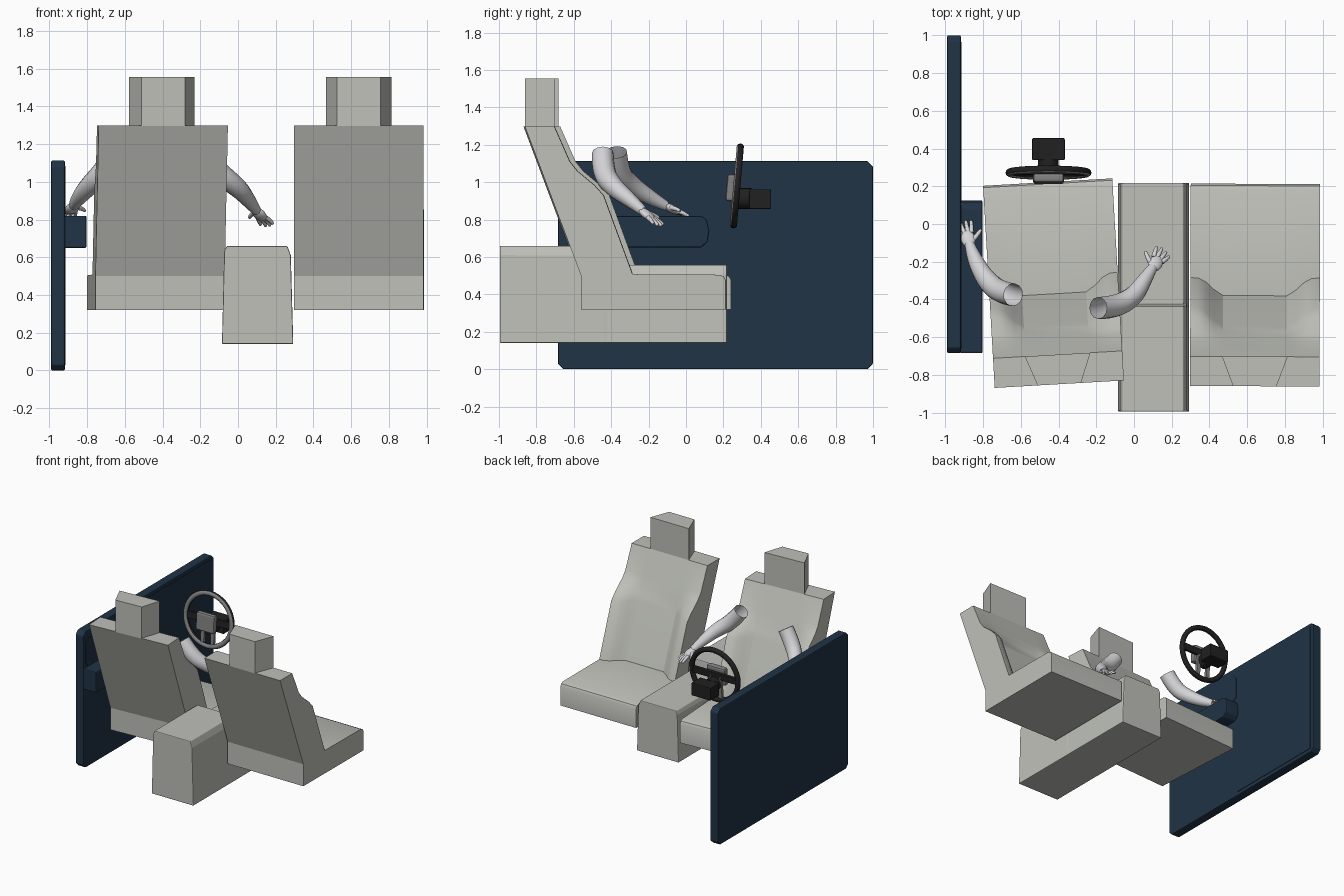
import bpy, bmesh, math
from mathutils import Vector, Matrix

cube = bpy.data.objects.get("Cube")
if cube:
    bpy.data.objects.remove(cube)


def material(name, r, g, b):
    m = bpy.data.materials.new(name)
    m.use_nodes = True
    m.diffuse_color = (r, g, b, 1)
    bsdf = m.node_tree.nodes["Principled BSDF"]
    bsdf.inputs["Base Color"].default_value = (r, g, b, 1)
    bsdf.inputs["Roughness"].default_value = 0.7
    return m


SEAT = material("seat grey", 0.52, 0.53, 0.485)
DOOR = material("door navy", 0.014, 0.033, 0.06)
SKIN = material("arm pale grey", 0.66, 0.66, 0.68)
BLACK = material("wheel black", 0.015, 0.015, 0.015)
GREY = material("hub grey", 0.22, 0.22, 0.22)


def finish(bm, name, mat, bevel=0, smooth=None):
    bmesh.ops.recalc_face_normals(bm, faces=bm.faces)
    me = bpy.data.meshes.new(name)
    bm.to_mesh(me)
    bm.free()
    ob = bpy.data.objects.new(name, me)
    bpy.context.collection.objects.link(ob)
    me.materials.append(mat)
    if bevel:
        mod = ob.modifiers.new("edge", "BEVEL")
        mod.width, mod.segments = bevel, 2
    if smooth:
        shade(ob, smooth)
    return ob


def shade(ob, angle):
    bpy.ops.object.select_all(action="DESELECT")
    ob.select_set(True)
    bpy.context.view_layer.objects.active = ob
    bpy.ops.object.shade_smooth_by_angle(angle=math.radians(angle))


def loft(sections, name, mat, **kw):
    """Skin equal-length closed rings and cap both ends."""
    bm = bmesh.new()
    rings = [[bm.verts.new(p) for p in s] for s in sections]
    n = len(rings[0])
    for a, b in zip(rings, rings[1:]):
        for i in range(n):
            j = (i + 1) % n
            bm.faces.new((a[i], a[j], b[j], b[i]))
    bm.faces.new(rings[0])
    bm.faces.new(rings[-1])
    return finish(bm, name, mat, **kw)


def box(name, mat, x, y, z, **kw):
    ring = [(x[0], y[0]), (x[1], y[0]), (x[1], y[1]), (x[0], y[1])]
    return loft([[(a, b, h) for a, b in ring] for h in z], name, mat, **kw)


def slab(name, mat, x0, x1, outline, **kw):
    """Side outline (y, z) extruded along x."""
    return loft([[(x, y, z) for y, z in outline] for x in (x0, x1)], name, mat, **kw)


# Seats: side section lofted across the width, bolsters rising at both sides
BACK_CREASE = 0.5


def seat_section(x, b):
    front = [(-0.38, 0.508, 0.095), (-0.545, 0.93, 0.105), (-0.57, 0.985, 0.08),
             (-0.6, 1.06, 0.02), (-0.62, 1.11, 0)]
    pts = [(-0.56, 0.32), (0.213, 0.32), (0.213, 0.475), (0.203, 0.495), (0.18, 0.505)]
    pts += [(y + b * d, z) for y, z, d in front]
    pts += [(-0.703, 1.298), (-0.86, 1.298), (-0.56, BACK_CREASE)]
    return [(x, y + 0.32, z) for y, z in pts]


def make_seat(side, cx, cy, turn):
    half = [(0.343, 1), (0.30, 0.97), (0.26, 0.75), (0.22, 0.35), (0.17, 0)]
    stations = [(-x, b) for x, b in half] + [(x, b) for x, b in reversed(half)]
    seat = loft([seat_section(x, b) for x, b in stations], side + "_seat", SEAT, smooth=28)
    # keep the crease across the lower back crisp
    verts = seat.data.vertices
    for e in seat.data.edges:
        if all(abs(verts[i].co.z - BACK_CREASE) < 0.001 for i in e.vertices):
            e.use_edge_sharp = True
    plan = [(-0.115, -0.54), (0.115, -0.54), (0.174, -0.383), (-0.174, -0.383)]
    head = loft([[(x, y, z) for x, y in plan] for z in (1.295, 1.555)],
                side + "_headrest", SEAT)
    for ob in (seat, head):
        ob.location = (cx, cy, 0)
        ob.rotation_euler.z = math.radians(turn)


make_seat("left", 0.642, -0.32, -0.2)
make_seat("right", -0.427, -0.31, 3.3)

# Centre console, tapering upward: raised armrest box behind, lower lid in front
console = []
for y, top in ((-0.995, 0.66), (-0.435, 0.66), (-0.425, 0.558), (0.218, 0.558)):
    console.append([(-0.085, y, 0.14), (0.293, y, 0.14), (0.28, y, top - 0.05),
                    (0.262, y, top), (-0.06, y, top), (-0.073, y, top - 0.03)])
loft(console, "centre_console", SEAT, bevel=0.006)


# Door with clipped corners, thin trim panels and armrest
def clipped(y0, y1, z0, z1, c):
    return [(y0 + c, z0), (y1 - c, z0), (y1, z0 + c), (y1, z1 - c),
            (y1 - c, z1), (y0 + c, z1), (y0, z1 - c), (y0, z0 + c)]


slab("door", DOOR, -0.99, -0.918, clipped(-0.685, 1, 0, 1.113, 0.03), bevel=0.006)
front_trim = [(0.12, 0.03), (0.965, 0.03), (0.965, 1.085), (0.12, 1.085), (0.115, 1.03),
              (0.145, 0.98), (0.11, 0.9), (0.14, 0.8), (0.16, 0.7), (0.125, 0.6)]
slab("door_front_trim", DOOR, -0.92, -0.914, front_trim)
slab("door_upper_trim", DOOR, -0.92, -0.914, clipped(-0.66, 0.1, 0.83, 1.05, 0.03))
arm = [(-0.685, 0.65), (0.08, 0.65), (0.115, 0.68), (0.125, 0.74), (0.11, 0.80),
       (0.08, 0.82), (-0.685, 0.82)]
slab("door_armrest", DOOR, -0.92, -0.803, arm, bevel=0.008)

# Steering wheel, tilted slightly; the rim's driver side is grey
WC = Vector((-0.453, 0.272, 0.98))
tilt = Matrix.Translation(WC) @ Matrix.Rotation(math.radians(-5), 4, "X")
bpy.ops.mesh.primitive_torus_add(major_radius=0.208, minor_radius=0.02,
                                 major_segments=40, minor_segments=10)
rim = bpy.context.object
rim.name = "wheel_rim"
rim.data.transform(tilt @ Matrix.Rotation(math.pi / 2, 4, "X"))
for m in (BLACK, GREY):
    rim.data.materials.append(m)
for p in rim.data.polygons:
    p.material_index = 1 if p.normal.y < -0.6 else 0
shade(rim, 50)

spokes = [box("wheel_spoke_side", BLACK, (-0.2, 0.2), (-0.012, 0.012), (-0.03, 0.025), bevel=0.004)]
for s in (-1, 1):
    leg = box("wheel_spoke_lower", GREY, (-0.016, 0.016), (-0.012, 0.012), (-0.2, 0), bevel=0.004)
    leg.data.transform(Matrix.Translation((s * 0.045, 0, 0)))
    spokes.append(leg)
spokes.append(box("wheel_hub", GREY, (-0.082, 0.082), (-0.055, -0.008), (-0.085, 0.06), bevel=0.014))
for ob in spokes:
    ob.data.transform(tilt)

# Steering column
bm = bmesh.new()
bmesh.ops.create_cone(bm, cap_ends=True, segments=20, radius1=0.055, radius2=0.055, depth=0.09,
                      matrix=Matrix.Translation((-0.455, 0.305, 0.913)) @ Matrix.Rotation(math.pi / 2, 4, "X"))
finish(bm, "column_shaft", BLACK, smooth=40)
box("column_housing", BLACK, (-0.54, -0.367), (0.338, 0.455), (0.857, 0.962), bevel=0.006)


# Arms: open tapered sleeves ending in hands
def tube(name, pts, caps):
    cu = bpy.data.curves.new(name, "CURVE")
    cu.dimensions = "3D"
    cu.bevel_depth, cu.bevel_resolution, cu.use_fill_caps = 1, 4, caps
    sp = cu.splines.new("NURBS")
    sp.points.add(len(pts) - 1)
    for p, (x, y, z, r) in zip(sp.points, pts):
        p.co, p.radius = (x, y, z, 1), r
    sp.order_u, sp.use_endpoint_u, sp.resolution_u = 3, True, 6
    ob = bpy.data.objects.new(name, cu)
    bpy.context.collection.objects.link(ob)
    cu.materials.append(SKIN)
    bpy.ops.object.select_all(action="DESELECT")
    ob.select_set(True)
    bpy.context.view_layer.objects.active = ob
    bpy.ops.object.convert(target="MESH")
    shade(bpy.context.object, 60)


def make_arm(side, path, thumb_side):
    tube(side + "_arm", path, False)
    wrist = Vector(path[-1][:3])
    d = (wrist - Vector(path[-2][:3])).normalized()
    across = d.cross(Vector((0, 0, 1))).normalized() * thumb_side
    up = across.cross(d) * thumb_side
    frame = Matrix((across, d, up)).transposed().to_4x4()
    # palm
    bm = bmesh.new()
    bmesh.ops.create_uvsphere(bm, u_segments=16, v_segments=10, radius=1,
                              matrix=Matrix.Translation(wrist + d * 0.03) @ frame
                              @ Matrix.Diagonal((0.038, 0.054, 0.022, 1)))
    finish(bm, side + "_palm", SKIN, smooth=60)
    # four fingers and a thumb: offset across, spread, length
    for i, (o, s, n) in enumerate(((0.026, 0.016, 0.065), (0.009, 0.005, 0.075),
                                   (-0.009, -0.006, 0.07), (-0.025, -0.016, 0.055),
                                   (0.028, 0.05, 0.04))):
        base = wrist + d * (0.02 if i == 4 else 0.06) + across * o
        mid = base + d * n * 0.5 + across * s * 0.6 + Vector((0, 0, 0.006))
        tip = base + d * n + across * s
        tube(f"{side}_finger_{i + 1}", [(*base, 0.013), (*mid, 0.012), (*tip, 0.008)], True)


make_arm("left", [(-0.19, -0.445, 1.155, 0.058), (-0.11, -0.445, 1.05, 0.062),
                  (0.0, -0.385, 0.97, 0.052), (0.055, -0.3, 0.905, 0.04),
                  (0.1, -0.23, 0.845, 0.026)], -1)
make_arm("right", [(-0.64, -0.375, 1.16, 0.06), (-0.71, -0.365, 1.05, 0.062),
                   (-0.79, -0.29, 0.98, 0.052), (-0.85, -0.18, 0.91, 0.04),
                   (-0.872, -0.105, 0.872, 0.026)], 1)
